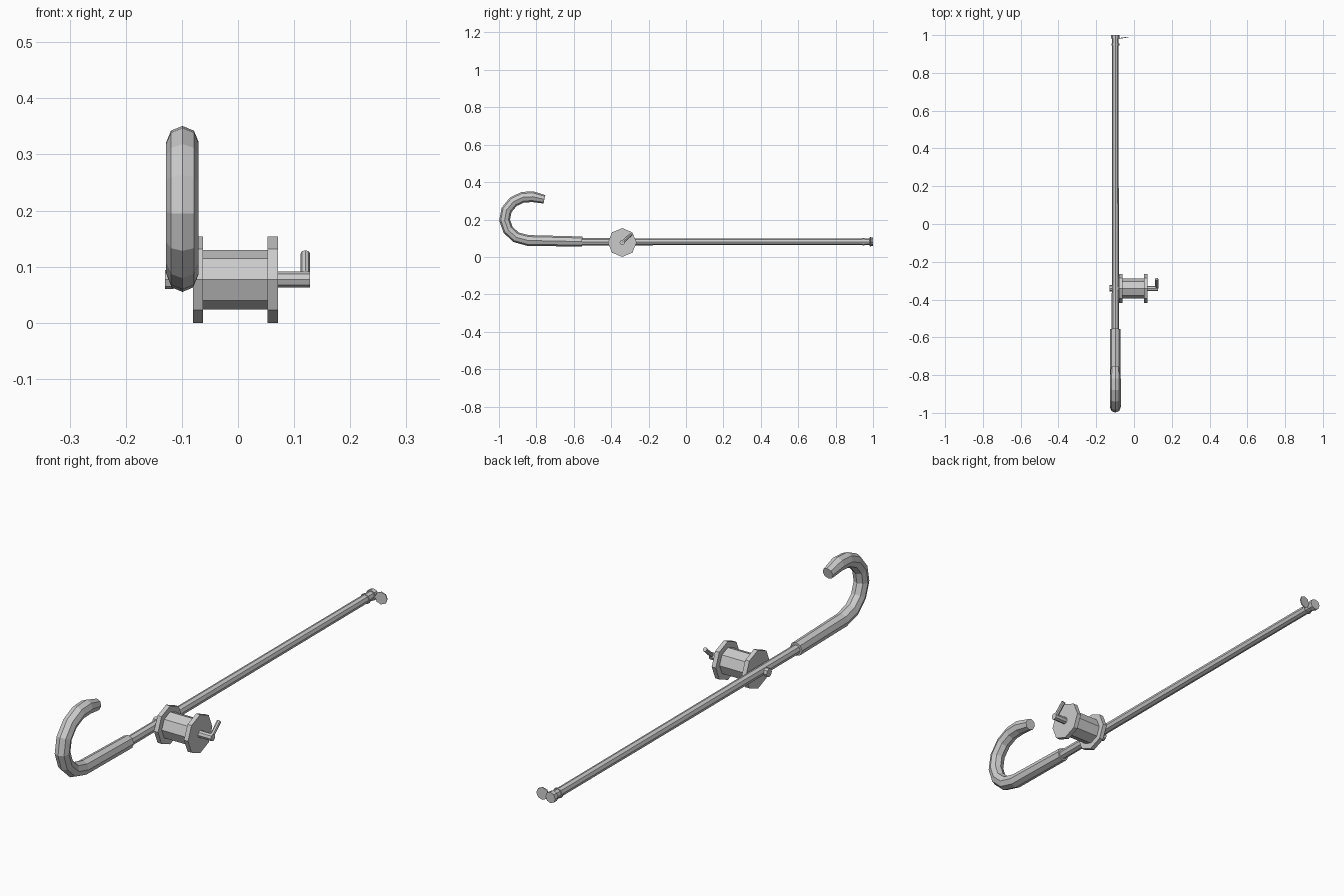
import bpy, bmesh
from math import cos, sin, radians, tau
from mathutils import Vector

if "Cube" in bpy.data.objects:
    bpy.data.objects.remove(bpy.data.objects["Cube"])

ROD_X, ROD_Z = -0.099, 0.081
REEL = Vector((0, -0.341, 0.077))


def sweep(name, path, sides=8):
    """Flat-shaded tube through (point, radius) pairs, with capped ends."""
    bm = bmesh.new()
    pts = [Vector(p) for p, r in path]
    rings = []
    for i, (p, r) in enumerate(path):
        a, b = pts[max(i - 1, 0)], pts[min(i + 1, len(pts) - 1)]
        if 0 < i < len(pts) - 1:
            t = ((pts[i] - a).normalized() + (b - pts[i]).normalized()).normalized()
        else:
            t = (b - a).normalized()
        ref = Vector((0, 0, 1)) if abs(t.x) > 0.9 else Vector((1, 0, 0))
        u = (ref - t * ref.dot(t)).normalized()
        v = t.cross(u)
        rings.append([bm.verts.new(pts[i] + r * (u * cos(tau * k / sides) + v * sin(tau * k / sides)))
                      for k in range(sides)])
    for a, b in zip(rings, rings[1:]):
        for k in range(sides):
            n = (k + 1) % sides
            bm.faces.new((a[k], a[n], b[n], b[k]))
    bm.faces.new(rings[0])
    bm.faces.new(rings[-1])
    bmesh.ops.recalc_face_normals(bm, faces=bm.faces)
    mesh = bpy.data.meshes.new(name)
    bm.to_mesh(mesh)
    bm.free()
    ob = bpy.data.objects.new(name, mesh)
    bpy.context.collection.objects.link(ob)
    return ob


def along_y(name, y0, y1, r0, r1, x=ROD_X, z=ROD_Z):
    return sweep(name, [((x, y0, z), r0), ((x, y1, z), r1)])


def along_x(name, x0, x1, r):
    return sweep(name, [((x0, REEL.y, REEL.z), r), ((x1, REEL.y, REEL.z), r)])


# Rod with its tip collars
along_y("rod", -0.58, 0.99, 0.019, 0.0175)
along_y("tip_band", 0.945, 0.955, 0.021, 0.021)
along_y("tip_cap", 0.981, 1.0, 0.022, 0.022)

# Hooked handle
hook = [(-0.555, 0.082, 0.027), (-0.845, 0.088, 0.029)]
for a in (238, 211, 184, 157, 130, 105, 82, 58):
    hook.append((-0.838 + 0.132 * cos(radians(a)), 0.205 + 0.118 * sin(radians(a)), 0.029))
hook[-1] = (-0.757, 0.308, 0.023)
sweep("handle", [((ROD_X, y, z), r) for y, z, r in hook])

# Reel spool, flanges and axle
along_x("spool", -0.07, 0.06, 0.053)
along_x("inner_flange", -0.08, -0.062, 0.077)
along_x("outer_flange", 0.053, 0.071, 0.077)
along_x("axle", -0.125, 0.128, 0.014)
along_x("axle_cap", -0.130, -0.115, 0.017)

# Crank arm
d = Vector((0, 0.05, 0.046))
c = Vector((0.120, REEL.y, REEL.z))
sweep("crank_arm", [(c, 0.0085), (c + d, 0.0085)])

# Thin disc beside the tip
t = Vector((-0.15, 1, 0)).normalized() * 0.002
p = Vector((-0.055, 0.986, 0.081))
sweep("tip_disc", [(p - t, 0.025), (p + t, 0.025)])
